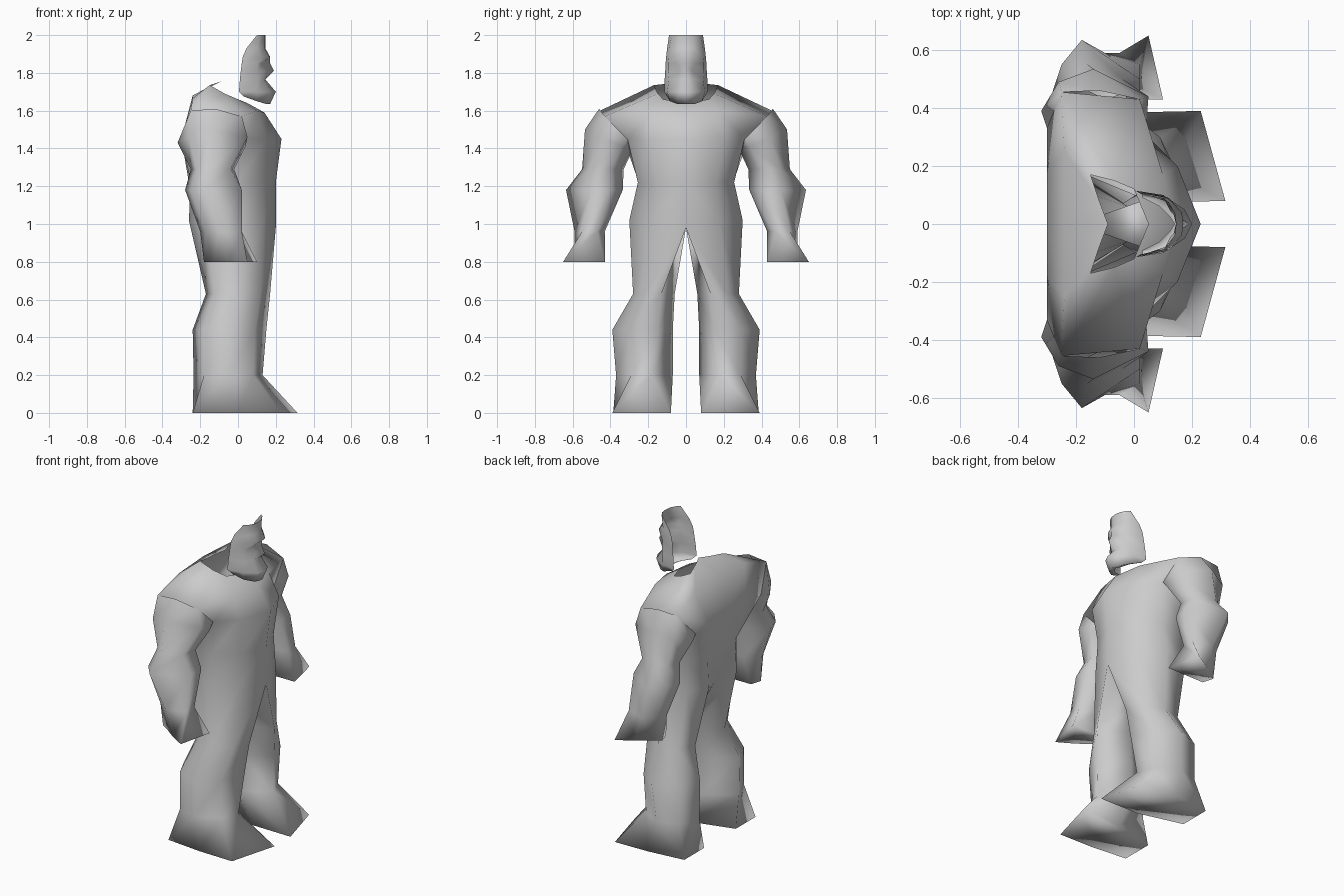
import bpy
import bmesh

default_cube = bpy.data.objects.get("Cube")
if default_cube:
    bpy.data.objects.remove(default_cube, do_unlink=True)

# one plain clay colour for the whole figure
clay = bpy.data.materials.new("clay grey")
clay.use_nodes = True
clay_colour = (0.6, 0.6, 0.6, 1)
clay.diffuse_color = clay_colour
clay.node_tree.nodes["Principled BSDF"].inputs["Base Color"].default_value = clay_colour


def skin(name, rows, closed_from=None, cap_bottom=False):
    """Skin rows of (height, points); a point may carry its own height.
    Rows from closed_from on wrap into rings. The half is mirrored in y."""
    bm = bmesh.new()
    grid = []
    for height, points in rows:
        grid.append([bm.verts.new((p[0], p[1], p[2] if len(p) > 2 else height))
                     for p in points])
    columns = len(grid[0])
    for r, (upper, lower) in enumerate(zip(grid, grid[1:])):
        wraps = closed_from is not None and r >= closed_from
        for c in range(columns if wraps else columns - 1):
            d = (c + 1) % columns
            bm.faces.new((upper[c], lower[c], lower[d], upper[d]))
    if cap_bottom:
        bm.faces.new(grid[-1][::-1])
    bm.normal_update()

    # turn the skin so that its most forward face looks outward
    front = max(bm.faces, key=lambda f: f.calc_center_median().x)
    if front.normal.x < 0:
        bmesh.ops.reverse_faces(bm, faces=bm.faces[:])
    for face in bm.faces:
        face.smooth = True

    mesh = bpy.data.meshes.new(name)
    bm.to_mesh(mesh)
    bm.free()
    mesh.materials.append(clay)
    part = bpy.data.objects.new(name, mesh)
    bpy.context.collection.objects.link(part)

    mirror = part.modifiers.new("mirror", "MIRROR")
    mirror.use_axis = (False, True, False)
    mirror.use_clip = True
    mirror.merge_threshold = 0.001


# trunk: front centre, front side, flank, back corner, back middle, back centre
trunk = [
    # open collar
    (1.66, [(.05, 0, 1.64), (0, .12), (-.07, .15, 1.69), (-.15, .17, 1.735),
            (-.12, .08, 1.745), (-.09, 0, 1.755)]),
    # shoulders, chest, waist, hips
    (1.6, [(.14, 0, 1.59), (.1, .17), (.02, .43, 1.57), (-.25, .455),
           (-.24, .25, 1.665), (-.24, 0, 1.68)]),
    (1.45, [(.23, 0), (.15, .2), (.04, .31), (-.3, .33), (-.3, .18), (-.3, 0)]),
    (1.22, [(.2, 0), (.14, .16), (0, .255), (-.18, .25), (-.25, .14), (-.26, 0)]),
    (1.02, [(.2, 0, .98), (.14, .18), (0, .3), (-.18, .25), (-.26, .14), (-.2, 0, .98)]),
]
# legs: front, front outer, outer, back outer, back, inner
leg = [
    (.63, [(.17, .13), (.12, .22), (0, .28), (-.12, .25), (-.17, .15), (-.02, .06)]),
    (.44, [(.15, .15), (.09, .3), (-.03, .39), (-.18, .33), (-.24, .2), (-.04, .07)]),
    (.2, [(.13, .18), (.08, .29), (-.05, .37), (-.18, .33), (-.235, .2), (-.04, .07)]),
    (0, [(.315, .08), (.23, .39), (0, .385), (-.24, .36), (-.24, .16), (.04, .085)]),
]
skin("torso_and_legs", trunk + leg, closed_from=len(trunk) - 1, cap_bottom=True)

# arms: front inner, front outer, outer, back outer, back, inner; shoulder to fist
arm = [
    (1.45, [(.04, .31), (.02, .43, 1.57), (-.12, .46, 1.61), (-.25, .455, 1.6),
            (-.3, .33), (-.12, .28, 1.4)]),
    (1.46, [(.04, .34, 1.41), (.05, .44), (-.14, .535, 1.5), (-.26, .49),
            (-.32, .39, 1.43), (-.12, .29, 1.375)]),
    (1.29, [(-.02, .4), (-.04, .5), (-.16, .55), (-.22, .5), (-.25, .42), (-.13, .33)]),
    (1.18, [(.02, .4), (.02, .5), (-.18, .635), (-.25, .55), (-.28, .46), (-.1, .335)]),
    (.96, [(.02, .47), (.02, .55), (-.1, .59), (-.17, .54), (-.2, .48), (-.1, .43)]),
    (.8, [(.1, .43), (.05, .65), (-.05, .59), (-.13, .53), (-.18, .5), (-.16, .43)]),
]
skin("arms", arm, closed_from=0, cap_bottom=True)

# head: a bearded face shell, open at the back; nose line, cheek, temple, rim
head = [
    (2, [(.145, 0), (.14, .04), (.12, .075), (.1, .09)]),
    (1.93, [(.145, 0), (.14, .04), (.1, .09), (.045, .1)]),
    (1.885, [(.17, 0), (.165, .04), (.12, .09), (.025, .105)]),
    (1.85, [(.17, 0), (.125, .045), (.1, .095), (.02, .108)]),
    (1.81, [(.19, 0), (.145, .03), (.105, .095), (.015, .11)]),
    (1.765, [(.145, 0), (.135, .04), (.105, .09), (.01, .113)]),
    (1.7, [(.2, 0), (.175, .05), (.1, .1), (.005, .115)]),
    (1.635, [(.17, 0), (.15, .045), (.1, .085, 1.65), (.03, .1, 1.675)]),
    (1.645, [(.14, 0), (.12, .03), (.09, .06, 1.66), (.03, .09, 1.68)]),
]
skin("face_and_beard", head)
